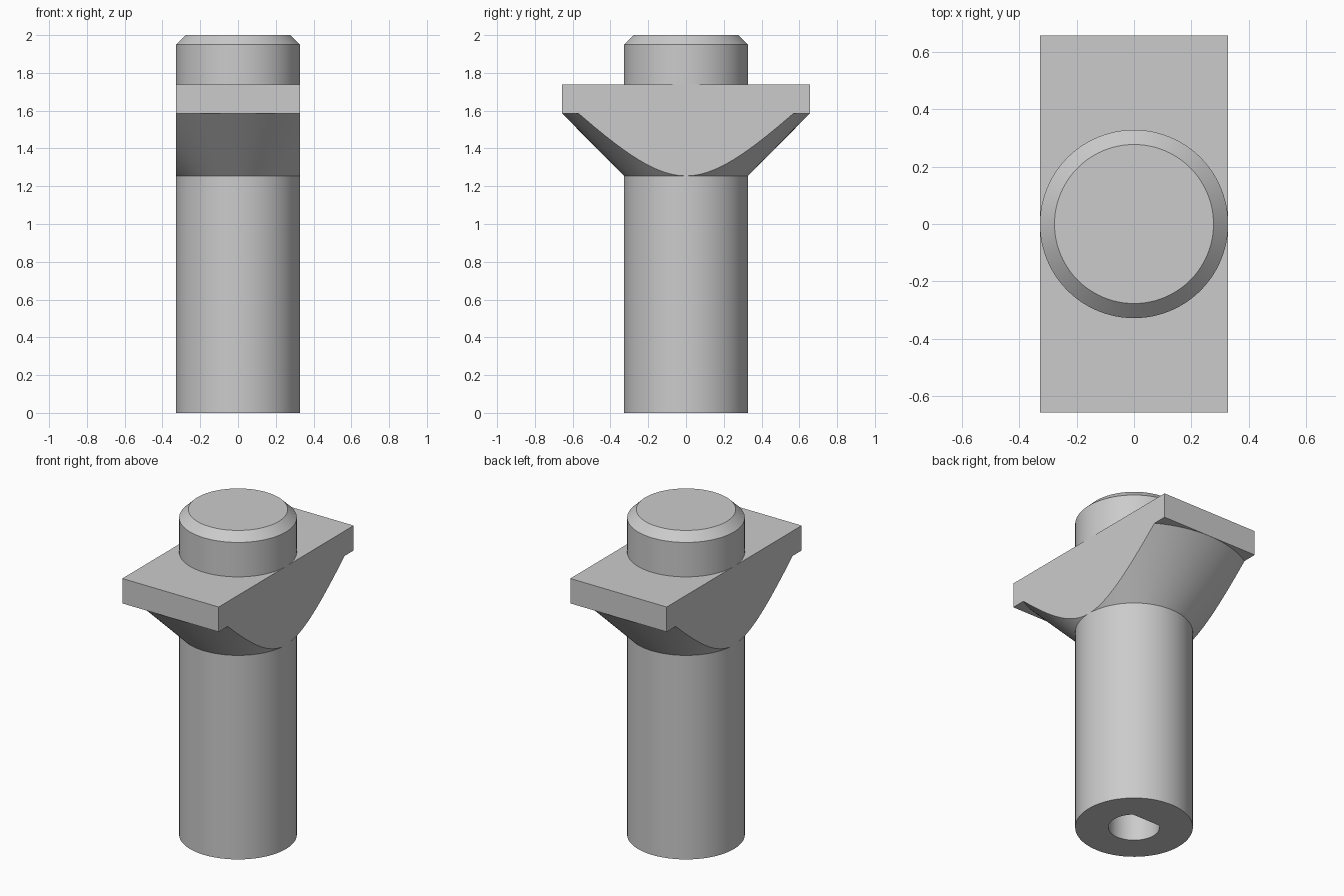
import bpy
import bmesh
from math import cos, sin, tau, radians

cube = bpy.data.objects.get("Cube")
if cube:
    bpy.data.objects.remove(cube, do_unlink=True)

SEGMENTS = 96
R = 0.328                  # stem radius and half-width of the plate
HALF_LENGTH = 0.656
FLARE_BOTTOM, PLATE_BOTTOM, PLATE_TOP = 1.255, 1.585, 1.738

grey = bpy.data.materials.new("plain grey")
grey.use_nodes = True
colour = (0.6, 0.6, 0.6, 1)
grey.diffuse_color = colour
grey.node_tree.nodes["Principled BSDF"].inputs["Base Color"].default_value = colour


def ring(bm, radius, z, flat=9.0):
    """Circle of vertices, optionally cut flat at a given y."""
    angles = [tau * i / SEGMENTS for i in range(SEGMENTS)]
    return [bm.verts.new((radius * cos(a), min(radius * sin(a), flat), z)) for a in angles]


def loft(bm, rings):
    """Bridge consecutive rings and cap both ends."""
    for lower, upper in zip(rings, rings[1:]):
        for i in range(SEGMENTS):
            j = (i + 1) % SEGMENTS
            bm.faces.new((lower[i], lower[j], upper[j], upper[i]))
    bm.faces.new(rings[0])
    bm.faces.new(rings[-1])


def finish(bm, name, smooth=True):
    bmesh.ops.recalc_face_normals(bm, faces=bm.faces)
    mesh = bpy.data.meshes.new(name)
    bm.to_mesh(mesh)
    bm.free()
    mesh.materials.append(grey)
    obj = bpy.data.objects.new(name, mesh)
    bpy.context.collection.objects.link(obj)
    if smooth:
        bpy.ops.object.select_all(action="DESELECT")
        obj.select_set(True)
        bpy.context.view_layer.objects.active = obj
        bpy.ops.object.shade_smooth_by_angle(angle=radians(25))


# Stem: D-shaped blind bore, outer wall and chamfered top in one skin
bm = bmesh.new()
bore_radius, bore_flat = 0.143, 0.106
loft(bm, [ring(bm, bore_radius, 1.0, bore_flat),
          ring(bm, bore_radius, 0, bore_flat),
          ring(bm, R, 0),
          ring(bm, R, 1.95),
          ring(bm, 0.277, 2.0)])
finish(bm, "stem")

# Flare: cone trimmed to the plate width, leaving curved lower edges
bm = bmesh.new()
loft(bm, [ring(bm, R, FLARE_BOTTOM), ring(bm, HALF_LENGTH, PLATE_BOTTOM)])
for side in (-1, 1):
    bmesh.ops.bisect_plane(bm, geom=bm.verts[:] + bm.edges[:] + bm.faces[:], dist=1e-5,
                           plane_co=(side * R, 0, 0), plane_no=(side, 0, 0),
                           clear_outer=True)
    open_edges = [e for e in bm.edges if e.is_boundary]
    bmesh.ops.holes_fill(bm, edges=open_edges, sides=0)
finish(bm, "flare")

# Plate: rectangular slab on top of the flare
bm = bmesh.new()
bmesh.ops.create_cube(bm, size=1)
bmesh.ops.scale(bm, vec=(2 * R, 2 * HALF_LENGTH, PLATE_TOP - PLATE_BOTTOM), verts=bm.verts)
bmesh.ops.translate(bm, vec=(0, 0, (PLATE_TOP + PLATE_BOTTOM) / 2), verts=bm.verts)
finish(bm, "plate", smooth=False)
